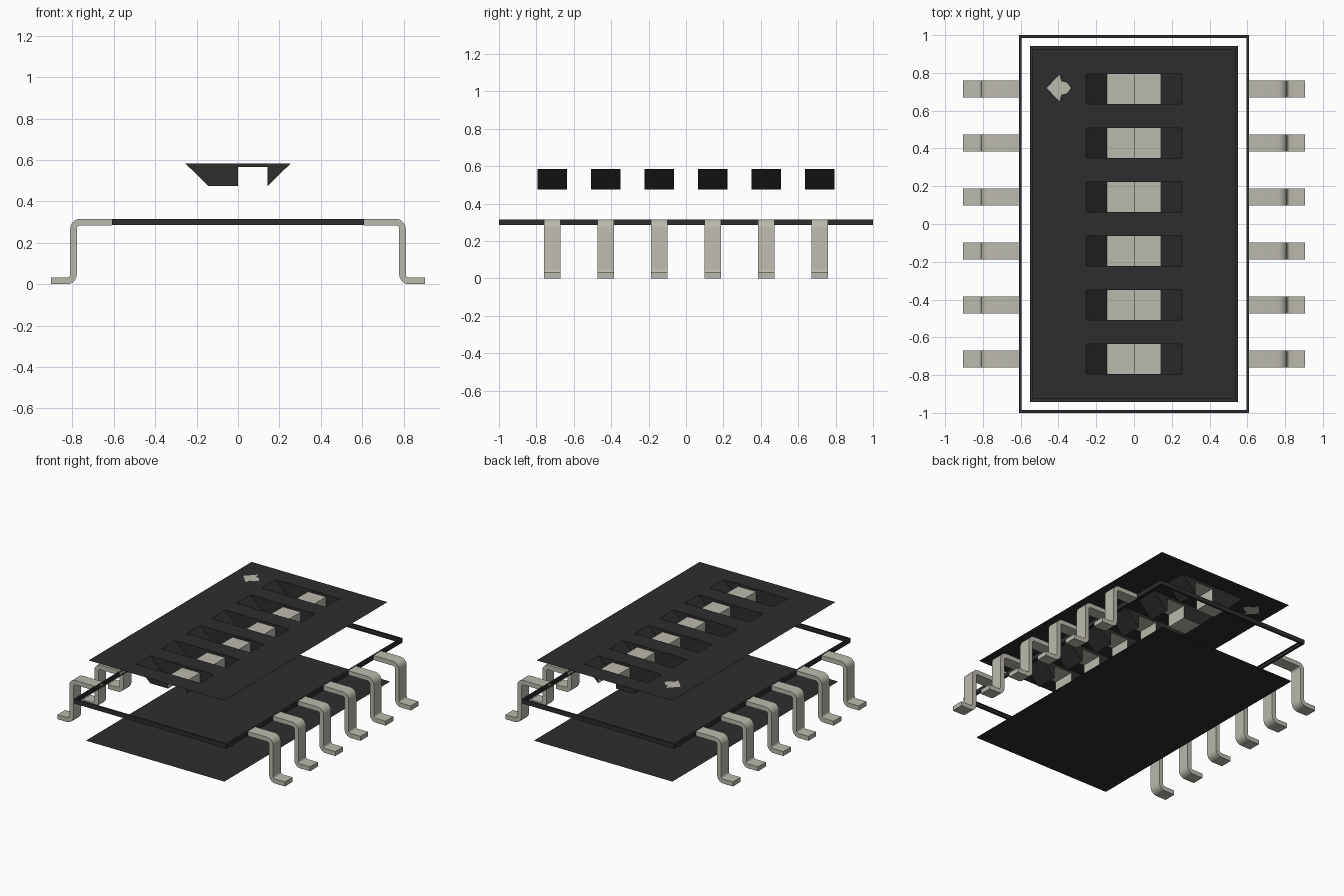
import bpy, bmesh, math

if "Cube" in bpy.data.objects:
    bpy.data.objects.remove(bpy.data.objects["Cube"], do_unlink=True)


def material(name, rgb):
    m = bpy.data.materials.new(name)
    m.use_nodes = True
    m.diffuse_color = (*rgb, 1)
    m.node_tree.nodes["Principled BSDF"].inputs["Base Color"].default_value = (*rgb, 1)
    return m


DARK = material("dark plastic", (0.027, 0.027, 0.027))
PALE = material("pale grey", (0.50, 0.49, 0.42))

ROWS = [0.715 - 0.286 * i for i in range(6)]    # y of each switch and pin pair
TOP, BOTTOM = 0.584, 0.01                       # body top and underside
BAND_LOW, BAND_HIGH = 0.285, 0.316
SLOT_X, SLOT_Y = 0.255, 0.079                   # slot half sizes
FLOOR, KNOB = 0.475, 0.566                      # well floor, slider top
FLOOR_X = 0.143


def finish(name, bm, mat, smooth=False):
    me = bpy.data.meshes.new(name)
    bm.to_mesh(me)
    bm.free()
    me.materials.append(mat)
    if smooth:
        me.shade_smooth()
        me.set_sharp_from_angle(angle=math.radians(35))
    ob = bpy.data.objects.new(name, me)
    bpy.context.collection.objects.link(ob)
    return ob


def face(bm, pts):
    return bm.faces.new([bm.verts.new(p) for p in pts])


def rect(hx, hy, z, cy=0.0):
    return [(-hx, cy - hy, z), (hx, cy - hy, z), (hx, cy + hy, z), (-hx, cy + hy, z)]


# Arrow mark outline, pointing to -x
ARROW = [(-0.462, 0.72), (-0.395, 0.65), (-0.385, 0.685), (-0.355, 0.692), (-0.335, 0.72),
         (-0.355, 0.748), (-0.385, 0.755), (-0.395, 0.79)]
arrow = [(x, y, TOP) for x, y in ARROW]

# Top plate with six slots and the arrow cut out
bm = bmesh.new()
for loop in [rect(0.54, 0.927, TOP), arrow] + [rect(SLOT_X, SLOT_Y, TOP, y) for y in ROWS]:
    vs = [bm.verts.new(p) for p in loop]
    for a, b in zip(vs, vs[1:] + vs[:1]):
        bm.edges.new((a, b))
bmesh.ops.triangle_fill(bm, edges=bm.edges[:], use_beauty=True, normal=(0, 0, 1))
for f in bm.faces:
    f.normal_update()
    if f.normal.z < 0:
        f.normal_flip()
finish("top_plate", bm, DARK)

bm = bmesh.new()
face(bm, arrow)
finish("arrow_mark", bm, PALE)

# Underside plate, facing down
bm = bmesh.new()
face(bm, rect(0.551, 0.942, BOTTOM)[::-1])
finish("bottom_plate", bm, DARK)

# Band around the middle: narrow ledges above and below an outer wall
bm = bmesh.new()
rings = [[bm.verts.new(p) for p in rect(hx, hy, z)] for hx, hy, z in
         [(0.596, 0.986, BAND_LOW), (0.61, 1.0, BAND_LOW),
          (0.61, 1.0, BAND_HIGH), (0.596, 0.986, BAND_HIGH)]]
for lo, hi in zip(rings, rings[1:]):
    for i in range(4):
        j = (i + 1) % 4
        bm.faces.new((lo[i], lo[j], hi[j], hi[i]))
finish("middle_band", bm, DARK)

# Well side outline in x, z: sloped ends, notch around the slider
WELL = [(-SLOT_X, TOP), (-FLOOR_X, FLOOR), (0, FLOOR), (0, KNOB),
        (FLOOR_X, KNOB), (FLOOR_X, FLOOR), (SLOT_X, TOP)]


def strip(bm, pts, y):
    # Sheet following x, z points across the width of a slot
    for (xa, za), (xb, zb) in zip(pts, pts[1:]):
        face(bm, [(xa, y - SLOT_Y, za), (xb, y - SLOT_Y, zb),
                  (xb, y + SLOT_Y, zb), (xa, y + SLOT_Y, za)])


for n, y in enumerate(ROWS, 1):
    # Dark recess: two sides and two sloped ends
    bm = bmesh.new()
    face(bm, [(x, y + SLOT_Y, z) for x, z in WELL])
    face(bm, [(x, y - SLOT_Y, z) for x, z in WELL[::-1]])
    strip(bm, WELL[:2], y)
    strip(bm, WELL[5:], y)
    finish(f"switch_well_{n}", bm, DARK)
    # Pale slider: low floor and raised knob
    bm = bmesh.new()
    strip(bm, WELL[1:6], y)
    finish(f"switch_slider_{n}", bm, PALE)


# Gull-wing pin profile: thickness T offset about a bent centre line
T, R, LEG_X, PIN_Z, FOOT_Z = 0.032, 0.032, 0.795, 0.3, 0.016


def pin_side(off):
    pts = [(0.61, PIN_Z + off)]
    for k in range(6):      # shoulder bend
        a = math.radians(90 - 18 * k)
        pts.append((LEG_X - R + (R + off) * math.cos(a), PIN_Z - R + (R + off) * math.sin(a)))
    for k in range(6):      # foot bend
        a = math.radians(180 + 18 * k)
        pts.append((LEG_X + R + (R - off) * math.cos(a), FOOT_Z + R + (R - off) * math.sin(a)))
    return pts + [(0.905, FOOT_Z + off)]


def make_pin(name, side, y):
    bm = bmesh.new()
    half = 0.044
    outer, inner = pin_side(T / 2), pin_side(-T / 2)
    rows = [[bm.verts.new((side * x, y + s * half, z)) for x, z in pts]
            for pts, s in ((outer, -1), (outer, 1), (inner, 1), (inner, -1))]
    for r in range(4):
        a, b = rows[r], rows[(r + 1) % 4]
        for i in range(len(a) - 1):
            bm.faces.new((a[i], a[i + 1], b[i + 1], b[i]))
    for end in (0, -1):
        bm.faces.new([row[end] for row in rows])
    bmesh.ops.recalc_face_normals(bm, faces=bm.faces[:])
    finish(name, bm, PALE, smooth=True)


for n, y in enumerate(ROWS, 1):
    make_pin(f"left_pin_{n}", 1, y)
    make_pin(f"right_pin_{n}", -1, y)
